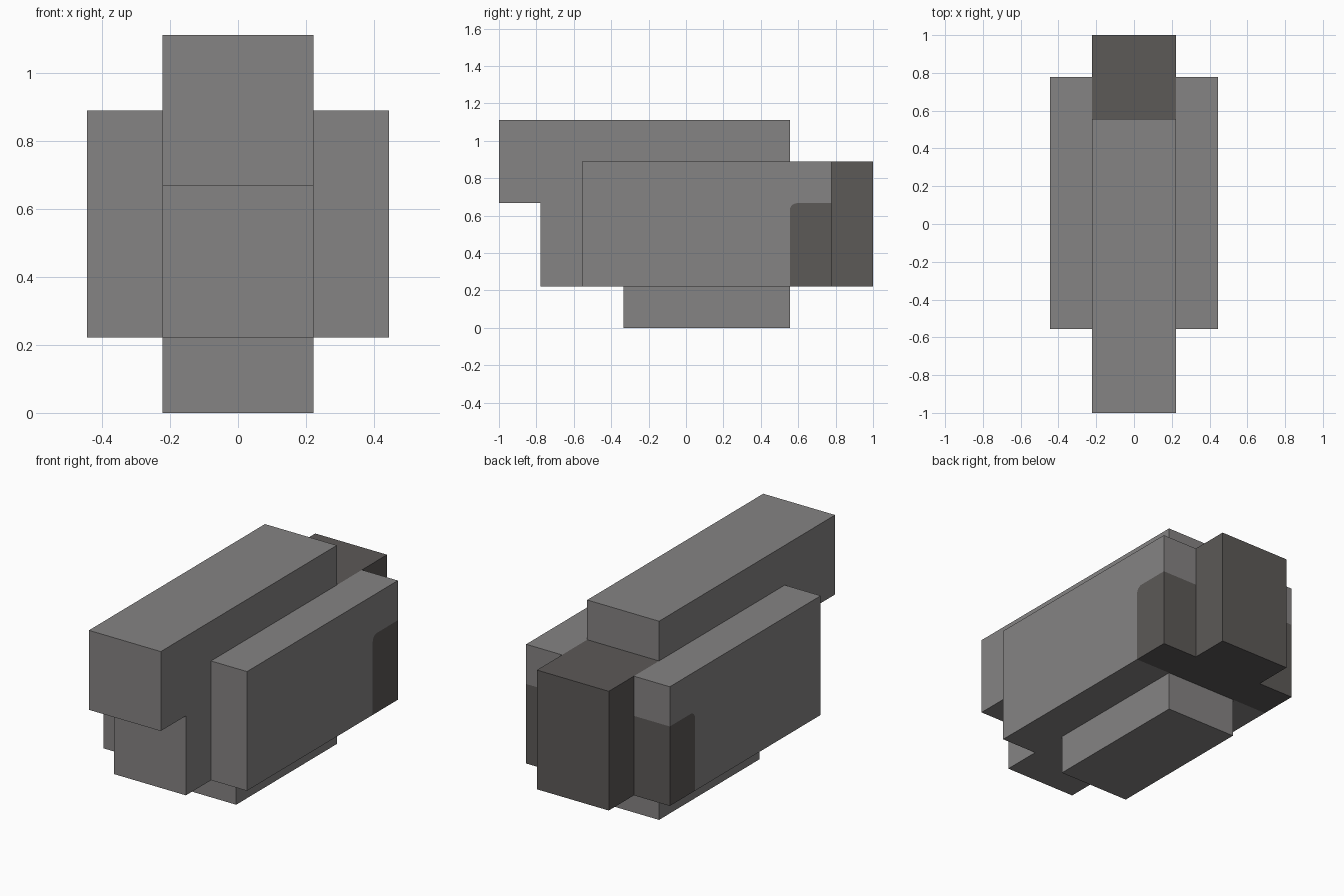
import bpy, bmesh
from math import sin, cos, pi

cube = bpy.data.objects.get("Cube")
if cube:
    bpy.data.objects.remove(cube, do_unlink=True)

U = 2 / 9  # grid unit shared by all the blocks


def material(name, rgb):
    m = bpy.data.materials.new(name)
    m.use_nodes = True
    color = (*rgb, 1)
    m.diffuse_color = color
    m.node_tree.nodes["Principled BSDF"].inputs["Base Color"].default_value = color
    return m


MATS = [material("mid_grey", (0.235, 0.228, 0.228)),
        material("dark_grey", (0.107, 0.100, 0.096))]


def prism(name, x0, x1, regions, wall_rule):
    """Extrude side-view regions [(points, material index)] from x0 to x1."""
    bm = bmesh.new()
    for pts, mat in regions:
        face = bm.faces.new([bm.verts.new((x0 * U, y * U, z * U)) for y, z in pts])
        face.material_index = mat
    bmesh.ops.remove_doubles(bm, verts=bm.verts[:], dist=1e-5)
    res = bmesh.ops.extrude_face_region(bm, geom=bm.faces[:], use_keep_orig=True)
    verts = [g for g in res["geom"] if isinstance(g, bmesh.types.BMVert)]
    bmesh.ops.translate(bm, verts=verts, vec=((x1 - x0) * U, 0, 0))
    bmesh.ops.recalc_face_normals(bm, faces=bm.faces[:])
    # walls between the two caps take their colour from their place
    for f in bm.faces:
        if abs(f.normal.x) < 0.5:
            c = f.calc_center_median() / U
            f.material_index = wall_rule(c.y, c.z)
    mesh = bpy.data.meshes.new(name)
    bm.to_mesh(mesh)
    bm.free()
    for m in MATS:
        mesh.materials.append(m)
    obj = bpy.data.objects.new(name, mesh)
    bpy.context.collection.objects.link(obj)


def box(y0, y1, z0, z1):
    return [(y0, z0), (y1, z0), (y1, z1), (y0, z1)]


# main body with the overhanging front
body = [(-3.5, 1), (2.5, 1), (2.5, 5), (-4.5, 5), (-4.5, 3), (-3.5, 3)]
prism("main_body", -1, 1, [(body, 0)], lambda y, z: 0)

# lower block and dark rear block
prism("lower_block", -1, 1, [(box(-1.5, 2.5, 0, 1), 0)], lambda y, z: 0)
prism("rear_block", -1, 1, [(box(2.5, 4.5, 1, 4), 1)], lambda y, z: 1)

# side panels with a dark rear patch that has one rounded corner
r = 0.17
arc = [(2.5 + r - r * cos(a), 3 - r + r * sin(a))
       for a in (i * pi / 12 for i in range(7))]
light = [(-2.5, 1), (2.5, 1)] + arc + [(3.5, 3), (3.5, 4), (-2.5, 4)]
dark = [(2.5, 1), (3.5, 1), (3.5, 3)] + arc[::-1]
for side, s in (("left", 1), ("right", -1)):
    prism(side + "_panel", s, 2 * s, [(light, 0), (dark, 1)],
          lambda y, z: int(y > 2.5 and z < 3))
